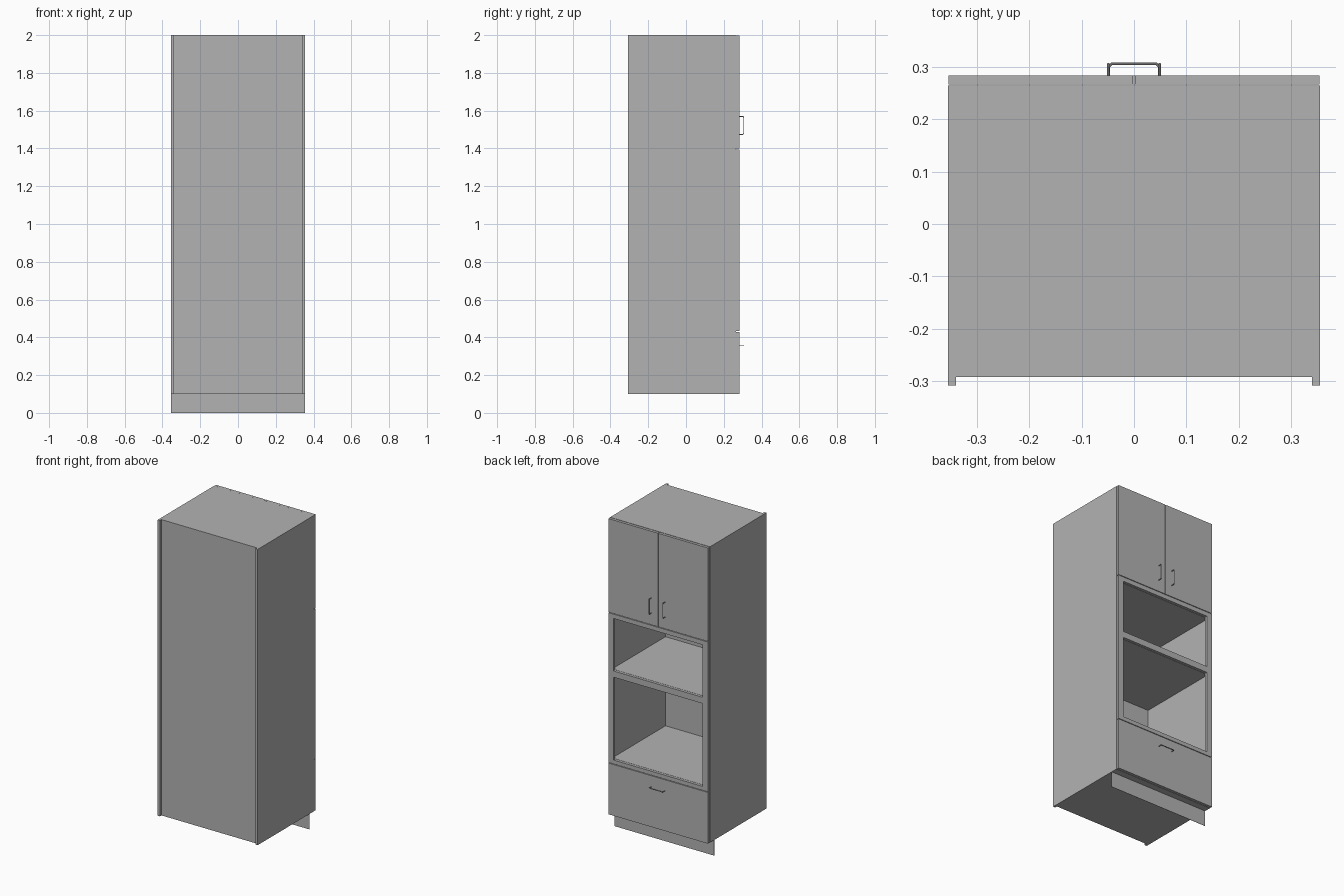
import bpy
import math
from mathutils import Vector

if "Cube" in bpy.data.objects:
    bpy.data.objects.remove(bpy.data.objects["Cube"], do_unlink=True)

# One plain grey for the whole unit
grey = bpy.data.materials.new("cabinet_grey")
grey.use_nodes = True
GREY = (0.45, 0.45, 0.45, 1)
grey.diffuse_color = GREY
grey.node_tree.nodes["Principled BSDF"].inputs["Base Color"].default_value = GREY

W = 0.355                      # half width
BACK, CASE, FACE = -0.308, 0.264, 0.283
T, GAP = 0.0155, 0.002         # board thickness, half reveal
BASE, TOP = 0.10, 2.0
DRAWER, DOORS = 0.431, 1.397   # heights of the two front reveals
IN = W - T
PANEL = FACE - 0.017           # rear of the front panels


def box(name, x, y, z):
    """Box spanning three (low, high) ranges."""
    bpy.ops.mesh.primitive_cube_add(size=1)
    ob = bpy.context.object
    ob.name = name
    spans = (x, y, z)
    for v in ob.data.vertices:
        v.co = Vector([s[0] if c < 0 else s[1] for s, c in zip(spans, v.co)])
    ob.data.materials.append(grey)
    return ob


def handle(name, centre, along):
    """Round bar pull with softened corners, standing off the front."""
    half, out, r = 0.048, 0.0225, 0.005
    profile = [(-half, 0), (-half, out - r), (r - half, out),
               (half - r, out), (half, out - r), (half, 0)]
    curve = bpy.data.curves.new(name, "CURVE")
    curve.dimensions = "3D"
    curve.bevel_depth = 0.0025
    curve.bevel_resolution = 2
    spline = curve.splines.new("POLY")
    spline.points.add(len(profile) - 1)
    for p, (a, b) in zip(spline.points, profile):
        p.co = (*(Vector(centre) + Vector(along) * a + Vector((0, b, 0))), 1)
    temp = bpy.data.objects.new(name + "_path", curve)
    bpy.context.collection.objects.link(temp)
    bpy.context.view_layer.update()
    mesh = bpy.data.meshes.new_from_object(
        temp.evaluated_get(bpy.context.evaluated_depsgraph_get()))
    bpy.data.objects.remove(temp, do_unlink=True)
    mesh.materials.clear()
    mesh.materials.append(grey)
    ob = bpy.data.objects.new(name, mesh)
    bpy.context.collection.objects.link(ob)
    bpy.ops.object.select_all(action="DESELECT")
    ob.select_set(True)
    bpy.context.view_layer.objects.active = ob
    bpy.ops.object.shade_smooth_by_angle(angle=math.radians(40))


# Carcass: sides run past the recessed back panel
for side, s in (("left", 1), ("right", -1)):
    box(side + "_side", sorted((s * IN, s * W)), (BACK, CASE), (BASE, TOP))
inner = (BACK + T, CASE)
box("back_panel", (-IN, IN), (BACK + T, BACK + 2 * T), (BASE, TOP))
box("top_board", (-IN, IN), inner, (TOP - T, TOP))
box("bottom_board", (-IN, IN), inner, (BASE, BASE + T))

# Appliance openings and the shelves that bound them
LOW, HIGH = (0.458, 0.99), (1.03, 1.367)
box("lower_shelf", (-IN, IN), inner, (LOW[0] - T, LOW[0]))
box("middle_shelf", (-IN, IN), inner, (LOW[1], HIGH[0]))
box("upper_shelf", (-IN, IN), inner, (HIGH[1], HIGH[1] + T))

# Front frame around the openings
E, OPEN = W - 0.001, 0.317
front = (PANEL, FACE)
frame = (DRAWER + GAP, DOORS - GAP)
for side, s in (("left", 1), ("right", -1)):
    box(side + "_frame_stile", sorted((s * OPEN, s * E)), front, frame)
for name, z in (("bottom", (frame[0], LOW[0])), ("middle", (LOW[1], HIGH[0])),
                ("top", (HIGH[1], frame[1]))):
    box(name + "_frame_rail", (-OPEN, OPEN), front, z)

# Doors and drawer with their pulls
for side, s in (("left", 1), ("right", -1)):
    box(side + "_door", sorted((s * 0.0015, s * E)), front, (DOORS + GAP, TOP - 0.001))
    handle(side + "_door_handle", (s * 0.049, FACE, 1.522), (0, 0, 1))
box("drawer_front", (-E, E), front, (BASE, DRAWER - GAP))
handle("drawer_handle", (0, FACE, 0.358), (1, 0, 0))

# Thin recessed toe kick
box("toe_kick", (-W, W), (0.219, 0.221), (0, BASE))
